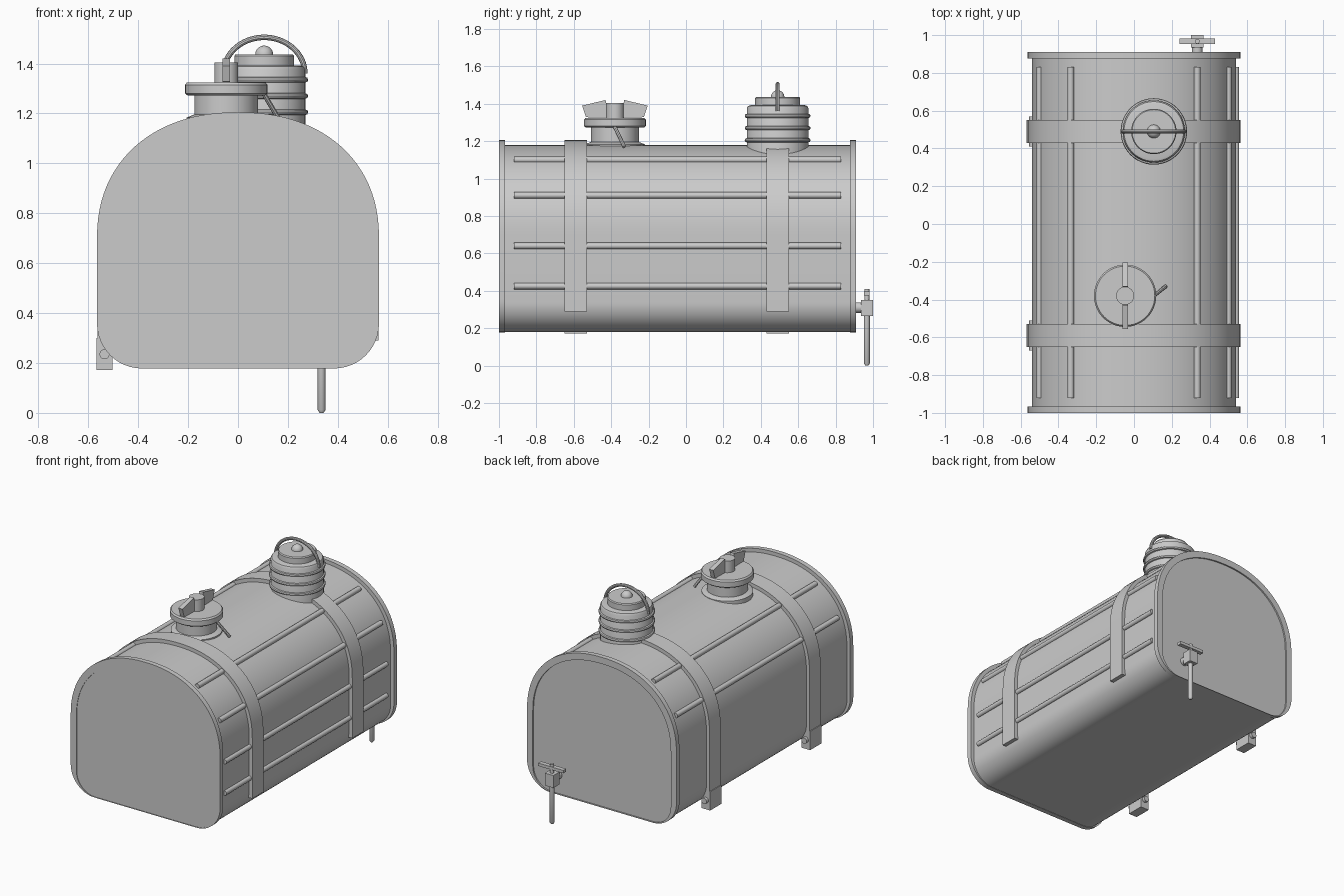
import bpy, bmesh
from math import sin, cos, pi, radians
from mathutils import Vector

cube = bpy.data.objects.get("Cube")
if cube:
    bpy.data.objects.remove(cube)

GREY = 0.6
metal = bpy.data.materials.new("grey_metal")
metal.use_nodes = True
metal.diffuse_color = (GREY, GREY, GREY, 1)
metal.node_tree.nodes["Principled BSDF"].inputs["Base Color"].default_value = (GREY, GREY, GREY, 1)

SHOULDER = 0.70   # height where the arched top begins
BOTTOM = 0.18


def loft(name, rings):
    """Skin a list of equal point rings and cap both ends."""
    bm = bmesh.new()
    loops = [[bm.verts.new(p) for p in ring] for ring in rings]
    n = len(loops[0])
    for a, b in zip(loops, loops[1:]):
        for i in range(n):
            j = (i + 1) % n
            bm.faces.new((a[i], a[j], b[j], b[i]))
    bm.faces.new(loops[0])
    bm.faces.new(loops[-1])
    bmesh.ops.recalc_face_normals(bm, faces=bm.faces)
    mesh = bpy.data.meshes.new(name)
    bm.to_mesh(mesh)
    bm.free()
    mesh.materials.append(metal)
    obj = bpy.data.objects.new(name, mesh)
    bpy.context.collection.objects.link(obj)
    bpy.ops.object.select_all(action="DESELECT")
    obj.select_set(True)
    bpy.context.view_layer.objects.active = obj
    bpy.ops.object.shade_smooth_by_angle(angle=radians(35))
    return obj


def lathe(name, x, y, profile, sides=48):
    """Turn (radius, height) points about a vertical axis."""
    turn = [2 * pi * i / sides for i in range(sides)]
    return loft(name, [[(x + r * cos(t), y + r * sin(t), z) for t in turn] for r, z in profile])


def rod(name, start, end, radius, sides=16):
    start, end = Vector(start), Vector(end)
    q = (end - start).to_track_quat("Z", "Y")
    turn = [2 * pi * i / sides for i in range(sides)]
    return loft(name, [[p + q @ Vector((radius * cos(t), radius * sin(t), 0)) for t in turn]
                       for p in (start, end)])


def prism(name, outline, x0, x1):
    """Extrude a (y, z) outline along x."""
    return loft(name, [[(x, y, z) for y, z in outline] for x in (x0, x1)])


def box(name, x0, x1, y0, y1, z0, z1):
    return prism(name, [(y0, z0), (y1, z0), (y1, z1), (y0, z1)], x0, x1)


def arch(half, top, steps=48):
    """Squarish half-oval from the +x side over to the -x side."""
    pts = []
    for i in range(steps + 1):
        c, s = cos(pi * i / steps), sin(pi * i / steps)
        x = half * abs(c) ** 0.91 * (1 if c > 0 else -1)
        pts.append((x, SHOULDER + (top - SHOULDER) * max(s, 0) ** 0.91))
    return pts


def section(half, top, bottom, radius):
    """Tank cross-section: arched top, straight sides, rounded lower corners."""
    pts = arch(half, top)
    for side, first in ((-1, 180), (1, 270)):
        for i in range(13):
            a = radians(first + 90 * i / 12)
            pts.append((side * (half - radius) + radius * cos(a), bottom + radius + radius * sin(a)))
    return pts


def along_y(pts, y):
    return [(x, y, z) for x, z in pts]


# Tank shell
body = section(0.54, 1.18, BOTTOM, 0.16)
loft("tank_body", [along_y(body, -0.98), along_y(body, 0.89)])

# End plates with a raised rim
outer = section(0.565, 1.205, BOTTOM - 0.002, 0.18)
inner = section(0.522, 1.16, BOTTOM + 0.001, 0.14)
for name, y, inward, recess in (("front_end", -1, 1, 0.004), ("back_end", 0.91, -1, 0.01)):
    loft(name, [along_y(outer, y + inward * 0.033), along_y(outer, y),
                along_y(inner, y), along_y(inner, y + inward * recess)])

# Straps, each clamped by a bracket and bolt on the -x side
for name, y in (("front", -0.59), ("back", 0.49)):
    over = [(0.563, 0.29)] + arch(0.563, 1.205) + [(-0.563, 0.25)]
    under = [(0.535, 0.29)] + arch(0.535, 1.17) + [(-0.535, 0.25)]
    loft(name + "_strap", [[(a, y - 0.06, b), (a, y + 0.06, b), (c, y + 0.06, d), (c, y - 0.06, d)]
                           for (a, b), (c, d) in zip(over, under)])
    box(name + "_bracket", -0.568, -0.503, y - 0.06, y + 0.06, 0.172, 0.30)
    rod(name + "_bolt", (-0.535, y - 0.08, 0.235), (-0.535, y + 0.08, 0.235), 0.02)

# Stiffening ribs: four on the +x side, two on the -x side
for x, z in ((0.54, 0.425), (0.54, 0.64), (0.50, 0.91), (0.335, 1.10), (-0.50, 0.91), (-0.335, 1.10)):
    rod("side_rib", (x, -0.92, z), (x, 0.83, z), 0.017)

# Front filler: flange, neck, cap, winged knob and locking lever
fx, fy = -0.047, -0.38
lathe("filler_flange", fx, fy, [(0.16, 1.13), (0.16, 1.183), (0.13, 1.195)])
lathe("filler_neck", fx, fy, [(0.128, 1.12), (0.128, 1.28)])
lathe("filler_cap", fx, fy, [(0.155, 1.272), (0.165, 1.28), (0.165, 1.315), (0.157, 1.325)])
lathe("cap_hub", fx, fy, [(0.048, 1.32), (0.048, 1.405)], 24)
for side in (-1, 1):
    wing = [(0.03, 1.325), (0.155, 1.328), (0.175, 1.39), (0.05, 1.42), (0.045, 1.34)]
    prism("cap_wing", [(fy + side * d, z) for d, z in wing[:4]], fx - 0.015, fx + 0.015)
rod("cap_lever", (0.10, -0.385, 1.285), (0.168, -0.33, 1.17), 0.01, 8)

# Back filler: ribbed canister with lid, knob and carry handle
bx, by = 0.105, 0.49
lathe("canister", bx, by, [(0.165, 1.05), (0.165, 1.375), (0.158, 1.388), (0.145, 1.392)])
for z in (1.205, 1.27, 1.335):
    lathe("canister_ring", bx, by, [(0.163, z - 0.012), (0.173, z - 0.008), (0.176, z),
                                    (0.173, z + 0.008), (0.163, z + 0.012)])
lathe("canister_lid", bx, by, [(0.12, 1.385), (0.12, 1.43), (0.115, 1.437)])
lathe("lid_knob", bx, by, [(0.036 * cos(a), 1.436 + 0.036 * sin(a))
                           for a in (radians(12 * i) for i in range(8))], 24)
handle = []
for i in range(33):
    a = pi * i / 32
    handle.append([(bx + (0.163 + 0.011 * cos(t)) * cos(a), by + 0.011 * sin(t),
                    1.36 + (0.145 + 0.011 * cos(t)) * sin(a))
                   for t in (2 * pi * k / 10 for k in range(10))])
loft("carry_handle", handle)

# Drain tap on the back end
tx, ty = 0.335, 0.967
rod("tap_inlet", (tx, 0.89, 0.31), (tx, 0.95, 0.31), 0.028)
box("tap_block", tx - 0.032, tx + 0.032, 0.935, 1.0, 0.265, 0.35)
lathe("tap_stem", tx, ty, [(0.013, 0.34), (0.013, 0.41)], 16)
box("tap_handle", tx - 0.095, tx + 0.095, ty - 0.015, ty + 0.015, 0.375, 0.395)
lathe("tap_spout", tx, ty, [(0.008, 0.0), (0.016, 0.012), (0.016, 0.28)], 16)
